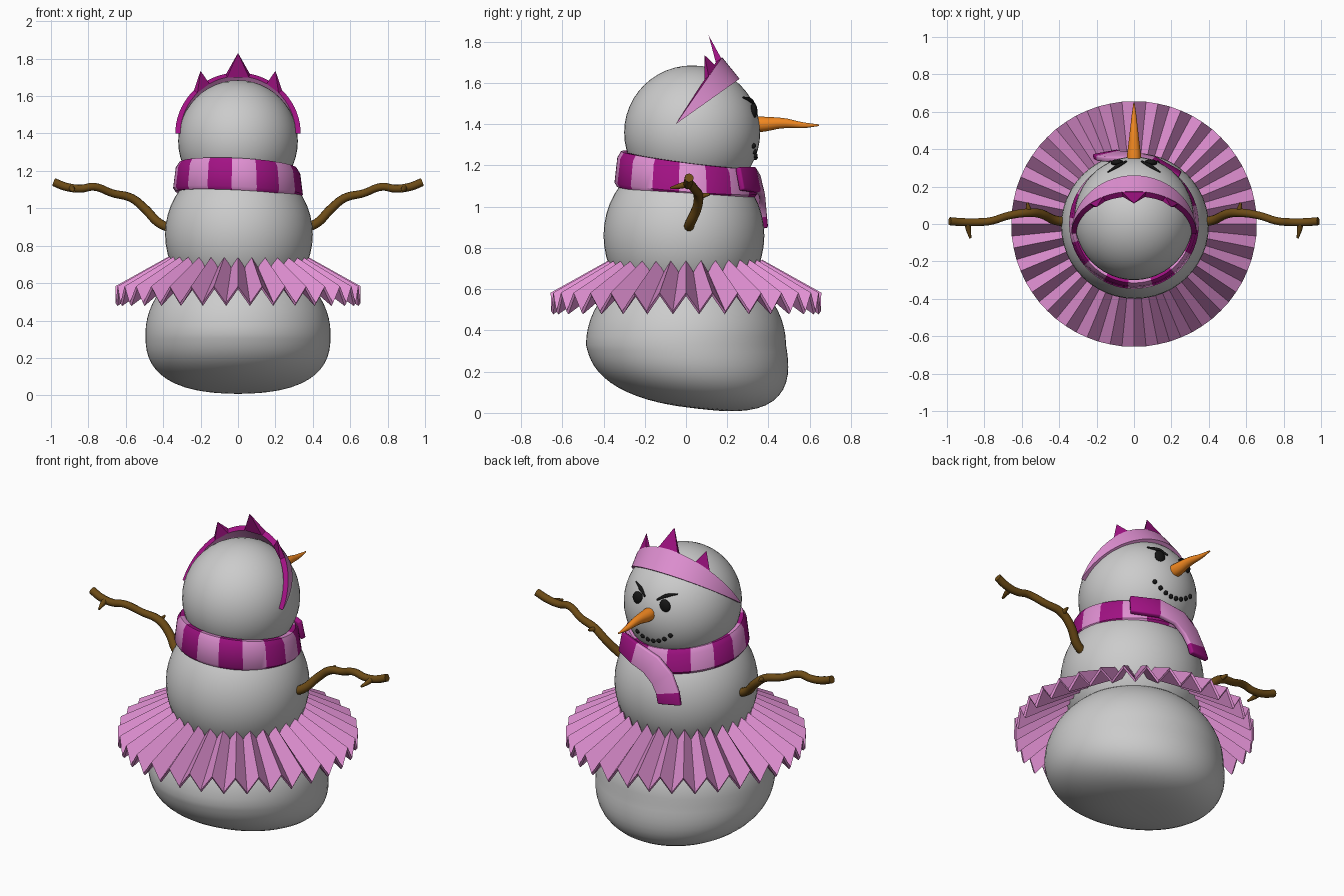
import bpy, bmesh
from math import sin, cos, pi, sqrt, radians

if "Cube" in bpy.data.objects:
    bpy.data.objects.remove(bpy.data.objects["Cube"])


def material(name, rgb):
    m = bpy.data.materials.new(name)
    m.diffuse_color = (*rgb, 1)
    m.use_nodes = True
    m.node_tree.nodes["Principled BSDF"].inputs["Base Color"].default_value = m.diffuse_color
    return m


PINK = material("pink", (0.75, 0.28, 0.65))
MAGENTA = material("magenta", (0.36, 0.006, 0.23))
ORANGE = material("orange", (0.9, 0.25, 0.015))
BROWN = material("brown", (0.15, 0.07, 0.008))
BLACK = material("black", (0.008, 0.008, 0.008))


def mesh(name, verts, faces, mats=(), index=None, smooth=None):
    me = bpy.data.meshes.new(name)
    me.from_pydata(verts, [], faces)
    for m in mats:
        me.materials.append(m)
    if index:
        for p, i in zip(me.polygons, index):
            p.material_index = i
    bm = bmesh.new()
    bm.from_mesh(me)
    bmesh.ops.recalc_face_normals(bm, faces=bm.faces)
    bm.to_mesh(me)
    bm.free()
    ob = bpy.data.objects.new(name, me)
    bpy.context.collection.objects.link(ob)
    activate(ob)
    if smooth:
        bpy.ops.object.shade_smooth_by_angle(angle=radians(smooth))
    return ob


def activate(ob):
    bpy.ops.object.select_all(action='DESELECT')
    ob.select_set(True)
    bpy.context.view_layer.objects.active = ob


def ball(name, loc, size, mat=None, seg=48, rings=24):
    bpy.ops.mesh.primitive_uv_sphere_add(segments=seg, ring_count=rings, radius=1)
    ob = bpy.context.object
    ob.name = name
    for v in ob.data.vertices:
        v.co = [v.co[i] * size[i] + loc[i] for i in range(3)]
    if mat:
        ob.data.materials.append(mat)
    bpy.ops.object.shade_smooth()
    return ob


def tube(name, pts, mat, res=4):
    """Round tube through (x, y, z, radius) points."""
    cu = bpy.data.curves.new(name, 'CURVE')
    cu.dimensions = '3D'
    cu.bevel_depth = 1
    cu.bevel_resolution = res
    cu.resolution_u = 6
    cu.use_fill_caps = True
    sp = cu.splines.new('BEZIER')
    sp.bezier_points.add(len(pts) - 1)
    for b, p in zip(sp.bezier_points, pts):
        b.co, b.radius = p[:3], p[3]
        b.handle_left_type = b.handle_right_type = 'AUTO'
    cu.materials.append(mat)
    ob = bpy.data.objects.new(name, cu)
    bpy.context.collection.objects.link(ob)
    activate(ob)
    bpy.ops.object.convert(target='MESH')
    bpy.ops.object.shade_smooth_by_angle(angle=radians(50))


# Three snow balls; the lowest is squashed, with a slightly sloping base
base = ball("lower_body", (0, 0, 0), (1, 1, 1), seg=64, rings=32)
for v in base.data.vertices:
    x, y, z = v.co
    if z >= 0:
        v.co = (0.495 * x, 0.485 * y, 0.33 + 0.42 * z)
    else:
        p = 2.7
        s = sqrt(x * x + y * y)
        k = (s ** p + abs(z) ** p) ** (-1 / p)
        x, y, z = x * k, y * k, z * k
        v.co = (0.495 * x, 0.485 * y - 0.06 * z,
                0.33 + 0.31 * z + 0.055 * z * y)
ball("middle_body", (0.005, -0.01, 0.86), (0.395, 0.39, 0.4))
ball("head", (0, 0.03, 1.36), (0.32, 0.33, 0.325))

# Pleated skirt
N = 64
verts, faces = [], []
for i in range(N):
    a = 2 * pi * i / N + pi / 2
    up = i % 2 == 0
    for r, z in ((0.365, 0.735 if up else 0.675), (0.652, 0.575 if up else 0.485)):
        verts.append((r * cos(a), r * sin(a), z))
    j = (i + 1) % N
    faces.append((2 * i, 2 * i + 1, 2 * j + 1, 2 * j))
skirt = mesh("pleated_skirt", verts, faces, [PINK])
mod = skirt.modifiers.new("thickness", 'SOLIDIFY')
mod.thickness = 0.018
mod.offset = 0

# Striped scarf ring: (radius, height) section swept round and tilted
section = [(0.27, -0.07), (0.335, -0.077), (0.347, -0.06), (0.333, 0.05),
           (0.315, 0.078), (0.29, 0.078), (0.265, 0.06)]
K = len(section)
verts, faces, index = [], [], []
for i in range(N):
    a = 2 * pi * i / N
    for r, h in section:
        x, y = r * cos(a), r * sin(a)
        verts.append((x, y, 1.15 - 0.1 * y - 0.05 * x + h * (1 - 0.12 * sin(a))))
    j = (i + 1) % N
    for k in range(K):
        m = (k + 1) % K
        faces.append((i * K + k, j * K + k, j * K + m, i * K + m))
        index.append(((i + 1) // 4) % 2)
mesh("scarf_ring", verts, faces, [PINK, MAGENTA], index, 40)

# Scarf tail: matching upper and lower edges
upper = [(.24, .25, 1.19), (.09, .325, 1.19), (-.06, .345, 1.155),
         (-.15, .345, 1.08), (-.2, .35, .98), (-.22, .36, .91)]
lower = [(.25, .27, 1.08), (.11, .35, 1.07), (.02, .37, 1.05),
         (-.04, .375, 1.0), (-.07, .38, .95), (-.085, .385, .895)]
verts = [p for pair in zip(upper, lower) for p in pair]
faces = [(2 * i, 2 * i + 1, 2 * i + 3, 2 * i + 2) for i in range(5)]
tail = mesh("scarf_tail", verts, faces, [PINK, MAGENTA], [1, 0, 0, 0, 1], 50)
mod = tail.modifiers.new("thickness", 'SOLIDIFY')
mod.thickness = 0.03
mod.offset = 0
mod = tail.modifiers.new("round_edges", 'BEVEL')
mod.width = 0.008
mod.segments = 2


# Tiara: tilted crescent band, broad over the brow and closing at the temples
def rim(t, top, inner):
    s = 0.027 if inner else 0
    dy, dz = (0.225, 0.325) if top else (0.31, 0.22)
    return ((0.335 - s) * sin(t), -0.05 + (dy - s) * cos(t), 1.40 + (dz - s * 0.7) * cos(t))


T = 36
verts, faces, index = [], [], []
for i in range(T + 1):
    t = (i / T - 0.5) * pi
    verts += [rim(t, False, False), rim(t, True, False), rim(t, True, True), rim(t, False, True)]
for i in range(T):
    for k in range(4):
        m = (k + 1) % 4
        faces.append((4 * i + k, 4 * i + 4 + k, 4 * i + 4 + m, 4 * i + m))
        index.append(1 if k == 1 else 0)
mesh("tiara_band", verts, faces, [PINK, MAGENTA], index, 35)
for t, d, tip in ((0, 0.19, (0, 0.11, 1.83)), (-0.65, 0.13, (-0.2, 0.09, 1.735)),
                  (0.65, 0.13, (0.2, 0.09, 1.735))):
    pts = [rim(t - d, True, False), rim(t + d, True, False),
           rim(t + d, True, True), rim(t - d, True, True), tip]
    mesh("tiara_spike", pts, [(0, 1, 2, 3), (0, 1, 4), (1, 2, 4), (2, 3, 4), (3, 0, 4)], [MAGENTA])

# Carrot nose
tube("carrot_nose", [(0, 0.33, 1.40, 0.038), (0, 0.37, 1.40, 0.037), (0, 0.47, 1.405, 0.025),
                     (0, 0.57, 1.395, 0.014), (0, 0.645, 1.395, 0.004)], ORANGE)


# Face: eyes, slanted brows and a row of mouth pebbles, set on the head surface
def face_y(x, z):
    return 0.03 + 0.33 * sqrt(1 - (x / 0.32) ** 2 - ((z - 1.36) / 0.325) ** 2)


for s in (-1, 1):
    ball("eye", (s * 0.09, face_y(0.09, 1.465), 1.465), (0.034, 0.018, 0.037), BLACK, 20, 12)
    tube("brow", [(s * x, face_y(x, z) + 0.006, z, r) for x, z, r in
                  ((0.04, 1.49, 0.005), (0.085, 1.517, 0.011), (0.14, 1.53, 0.004))], BLACK, 2)
for i in range(8):
    u = (i - 3.5) / 3.5
    x, z = 0.125 * u, 1.237 + 0.058 * u * u
    ball("mouth_pebble", (x, face_y(x, z), z), (0.013, 0.013, 0.013), BLACK, 12, 8)

# Stick arms with two twigs each
for s in (-1, 1):
    for name, pts in (
        ("stick_arm", [(.35, .01, .89, .025), (.42, .02, .92, .025), (.50, .055, 1.0, .024),
                       (.57, .06, 1.055, .023), (.67, .045, 1.08, .021), (.77, .015, 1.115, .021),
                       (.84, .01, 1.105, .021), (.92, .01, 1.115, .022), (.985, .015, 1.14, .022)]),
        ("inner_twig", [(.555, .05, 1.045, .018), (.565, .085, 1.055, .013), (.57, .115, 1.06, .006)]),
        ("outer_twig", [(.89, .01, 1.11, .018), (.885, -.03, 1.1, .014), (.875, -.075, 1.09, .006)]),
    ):
        tube(name, [(s * x, y, z, r) for x, y, z, r in pts], BROWN, 3)
